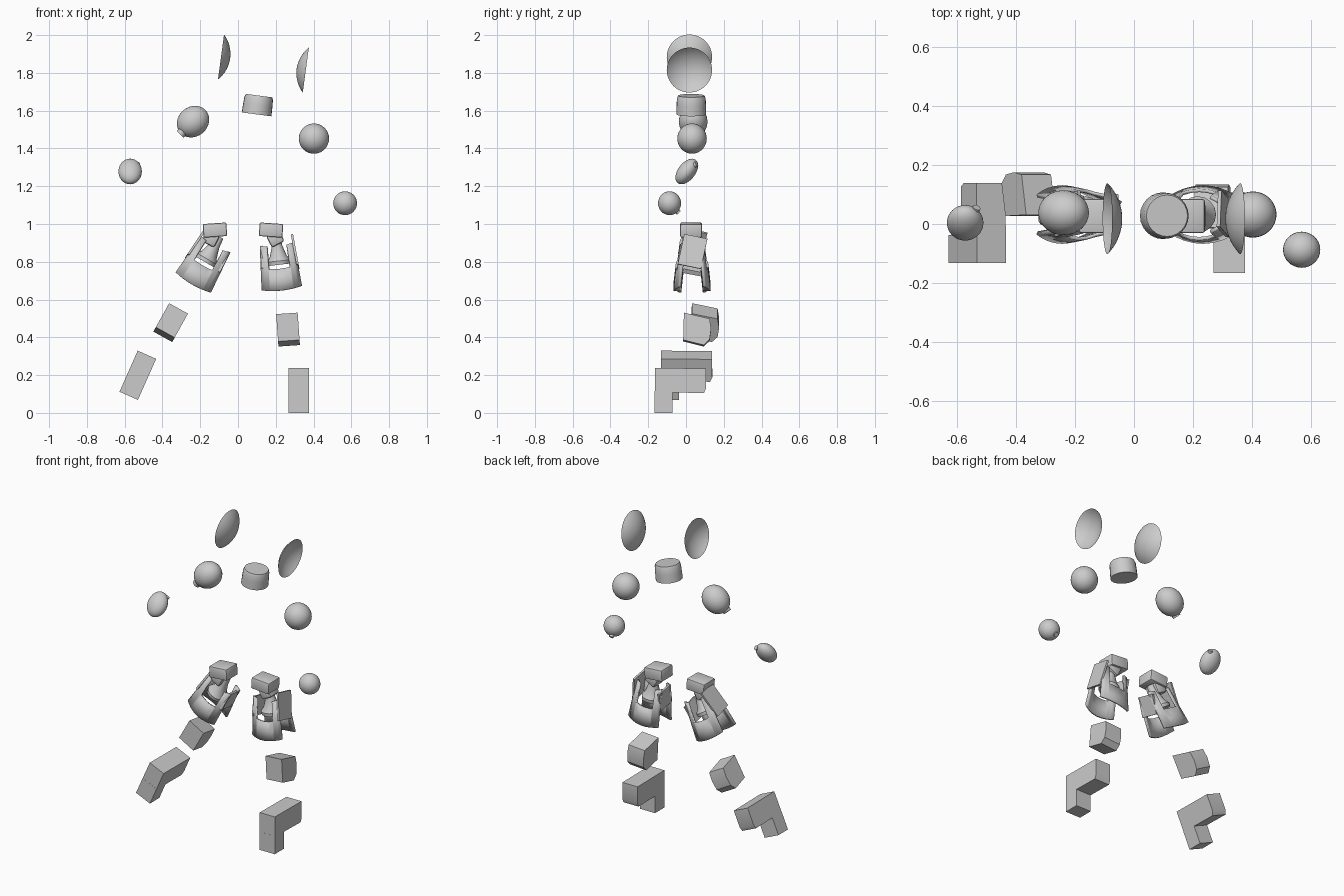
import bpy, bmesh, math
from mathutils import Matrix, Vector

if "Cube" in bpy.data.objects:
    bpy.data.objects.remove(bpy.data.objects["Cube"])

rad = math.radians


def frame(loc, ry=0.0, rx=0.0):
    return Matrix.Translation(loc) @ Matrix.Rotation(rad(ry), 4, 'Y') @ Matrix.Rotation(rad(rx), 4, 'X')


def finish(name, bm, mat, smooth=True):
    bm.transform(mat)
    me = bpy.data.meshes.new(name)
    bm.to_mesh(me)
    bm.free()
    ob = bpy.data.objects.new(name, me)
    bpy.context.collection.objects.link(ob)
    if smooth:
        bpy.ops.object.select_all(action='DESELECT')
        ob.select_set(True)
        bpy.context.view_layer.objects.active = ob
        bpy.ops.object.shade_smooth_by_angle(angle=rad(35))
    return ob


def lathe(name, profile, mat, n=24):
    bm = bmesh.new()
    vs = [bm.verts.new((r, 0, z)) for r, z in profile]
    es = [bm.edges.new(p) for p in zip(vs, vs[1:])]
    bmesh.ops.spin(bm, geom=vs + es, axis=(0, 0, 1), cent=(0, 0, 0), steps=n, angle=2 * math.pi)
    bmesh.ops.remove_doubles(bm, verts=bm.verts, dist=1e-5)
    bmesh.ops.recalc_face_normals(bm, faces=bm.faces)
    return finish(name, bm, mat)


def ball(name, radii, mat):
    bm = bmesh.new()
    bmesh.ops.create_uvsphere(bm, u_segments=32, v_segments=16, radius=1)
    bmesh.ops.scale(bm, vec=radii, verts=bm.verts)
    return finish(name, bm, mat)


def extrude_x(name, profile, width, mat):
    """Side profile of (y, z) points, given thickness along x."""
    bm = bmesh.new()
    f = bm.faces.new([bm.verts.new((-width / 2, y, z)) for y, z in profile])
    ex = bmesh.ops.extrude_face_region(bm, geom=[f])['geom']
    bmesh.ops.translate(bm, vec=(width, 0, 0), verts=[v for v in ex if isinstance(v, bmesh.types.BMVert)])
    bmesh.ops.recalc_face_normals(bm, faces=bm.faces)
    return finish(name, bm, mat)


def box(name, size, mat, bevel=0.0):
    bm = bmesh.new()
    bmesh.ops.create_cube(bm, size=1)
    bmesh.ops.scale(bm, vec=size, verts=bm.verts)
    if bevel:
        bmesh.ops.bevel(bm, geom=bm.edges[:], offset=bevel, segments=2, affect='EDGES', profile=0.5)
    return finish(name, bm, mat)


def armour_plate(name, facing, mat):
    """Curved U-shaped plate with a notch at the top; facing -1 front, +1 back."""
    us = [-.105, -.085, -.062, -.06, -.03, 0, .03, .06, .062, .085, .105]
    bm = bmesh.new()
    cols = []
    for u in us:
        top = .235 if abs(u) > .061 else .115
        col = []
        for t in (0, .5, 1):
            w = -.012 * (1 - (u / .105) ** 2) + t * top
            y = facing * (.062 + .03 * (1 - (u / .105) ** 2) - .1 * w)
            col.append(bm.verts.new((u * (1 - .7 * w), y, w)))
        cols.append(col)
    for a, b in zip(cols, cols[1:]):
        for i in range(2):
            bm.faces.new((a[i], b[i], b[i + 1], a[i + 1]))
    bmesh.ops.recalc_face_normals(bm, faces=bm.faces)
    ob = finish(name, bm, mat)
    m = ob.modifiers.new("thickness", 'SOLIDIFY')
    m.thickness = .012
    m.offset = 0


# head discs: open dished caps facing each other, tilted with the head
R = (.12 ** 2 + .049 ** 2) / (2 * .049)
amax = math.asin(.12 / R)
cap = [(R * math.sin(amax * i / 8), R * math.cos(amax * i / 8) - R + .049) for i in range(9)]
for side, x, z in (("left", -.09, 1.884), ("right", .359, 1.815)):
    turn = Matrix.Rotation(rad(90 if side == "left" else -90), 4, 'Y')
    lathe("head_disc_" + side, cap, frame((x, .018, z), 7.7) @ turn, 48)

# neck
lathe("neck", [(0, -.05), (.079, -.05), (.078, 0), (.076, .035), (.07, .05), (0, .05)],
      frame((.105, .028, 1.63), 7.5), 24)

# shoulders and elbows
ball("shoulder_left", (.079, .076, .09), frame((-.238, .038, 1.542), 50))
ball("shoulder_right", (.08, .078, .08), frame((.402, .032, 1.452)))
lathe("shoulder_socket_left", [(0, -.012), (.025, -.012), (.025, .015), (0, .015)],
      frame((-.298, .02, 1.483), 45), 12)
ball("elbow_left", (.062, .046, .078), frame((-.571, .004, 1.278), 0, -38))
ball("elbow_right", (.063, .061, .063), frame((.567, -.087, 1.11)))
lathe("elbow_socket_left", [(0, -.008), (.014, -.008), (.014, .008), (0, .008)],
      frame((-.535, .05, 1.315), 35, -50), 12)
lathe("elbow_socket_right", [(0, -.008), (.014, -.008), (.014, .008), (0, .008)],
      frame((.555, -.043, 1.065), 0, 45), 12)

# per-side leg data
legs = {
    "right": dict(s=1, hip=(.175, .027, .968), thigh=(.232, .032, .66), ta=-6.5,
                  shin=(.265, .055, .44), sa=-4, foot=(.322, -.03, .12), fa=0),
    "left": dict(s=-1, hip=(-.122, .027, .968), thigh=(-.237, .032, .69), ta=30,
                 shin=(-.357, .097, .477), sa=29, foot=(-.53, .003, .2), fa=24),
}
shin_profile = [(-.066, .087), (.07, .055), (.078, 0), (.07, -.055), (.04, -.085), (-.07, -.058)]

for side, d in legs.items():
    s = d["s"]
    # hip block with knuckle below it
    box("hip_block_" + side, (.125, .115, .072), frame(d["hip"], 4 * s), .008)
    hx, hy, hz = d["hip"]
    box("hip_knuckle_" + side, (.075, .09, .07), frame((hx + .022 * s, hy, hz - .045), -28 * s), .012)
    # thigh core and armour
    T = frame(d["thigh"], d["ta"])
    lathe("thigh_core_" + side, [(0, .125), (.06, .125), (.062, .145), (.045, .17), (.028, .225), (.022, .28), (0, .28)],
          T, 16)
    armour_plate("thigh_plate_front_" + side, -1, T)
    armour_plate("thigh_plate_back_" + side, 1, T)
    box("thigh_side_plate_" + side, (.012, .125, .165),
        T @ frame((.092 * s, .003, .185), -4 * s, -12))
    box("thigh_inner_plate_" + side, (.012, .115, .12), T @ frame((-.087 * s, 0, .165), 4 * s, -12))
    # shin block
    S = frame(d["shin"], d["sa"])
    extrude_x("shin_" + side, shin_profile, .114, S)
    # foot beam and toe block
    F = frame(d["foot"], d["fa"])
    extrude_x("foot_" + side, [(-.135, .118), (.135, .115), (.136, .01), (.125, -.015), (-.135, -.01)], .107, F)
    box("toe_" + side, (.107, .095, .115), F @ frame((0, -.088, -.0625)))
